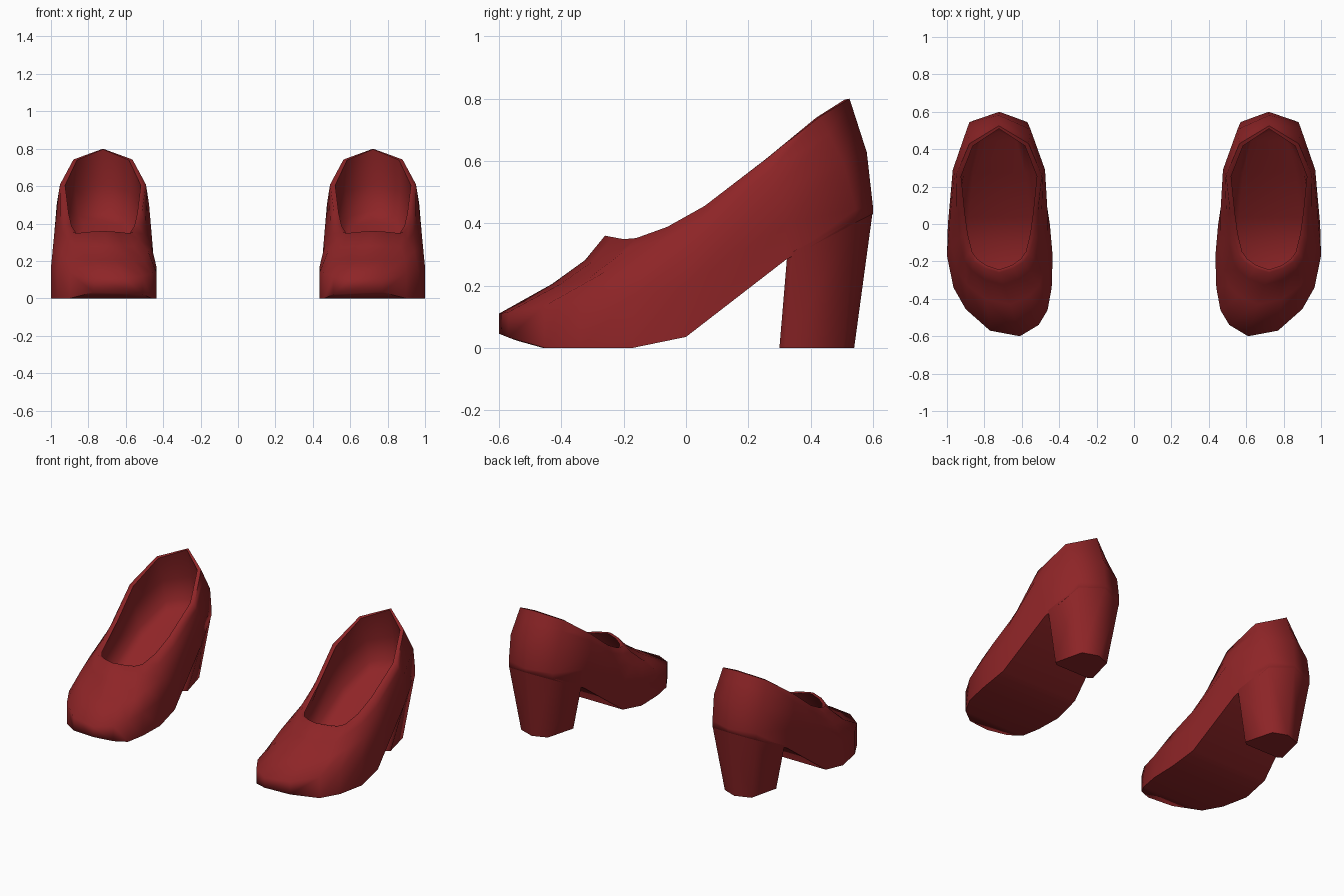
import bpy, bmesh, math
from mathutils import Vector

if "Cube" in bpy.data.objects:
    bpy.data.objects.remove(bpy.data.objects["Cube"])

red = bpy.data.materials.new("dark red leather")
red.diffuse_color = (0.27, 0.018, 0.02, 1)
red.use_nodes = True
red.node_tree.nodes["Principled BSDF"].inputs["Base Color"].default_value = red.diffuse_color


def curve(table, y):
    """Piecewise-linear height at position y."""
    for (a, za), (b, zb) in zip(table, table[1:]):
        if y <= b:
            return za + (zb - za) * max(0, (y - a) / (b - a))
    return table[-1][1]


SOLE = [(-.6, .045), (-.55, .025), (-.46, 0), (-.16, 0), (0, .035), (.33, .29), (.6, .43)]
WELT = [(-.6, .11), (-.45, .135), (-.17, .165), (0, .2), (.32, .40), (.6, .455)]
RIM = [(-.26, .36), (-.18, .345), (0, .41), (.25, .6), (.41, .73), (.525, .8)]
CX = .722

# Plan outlines: toe, outer side, heel, inner side (walked back to the toe)
outer = [(.77, -.57), (.90, -.455), (.965, -.34), (1.0, -.17), (.995, 0), (.945, .32), (.88, .545)]
inner = [(.51, -.54), (.462, -.46), (.44, -.34), (.435, -.17), (.45, 0), (.50, .32), (.57, .545)]
plan = [(.61, -.6)] + outer + [(.72, .6)] + inner[::-1]
side = [(.078, -.235), (.133, -.20), (.163, -.16), (.19, -.06), (.208, .06), (.23, .26), (.158, .43)]
rim_plan = ([(CX, -.26)] + [(CX + w, y) for w, y in side] + [(CX, .525)]
            + [(CX - w, y) for w, y in side[::-1]])


def lerp_ring(a, b, t):
    return [p.lerp(q, t) for p, q in zip(a, b)]


def inset(ring, sx, sy, dz=0):
    return [Vector((CX + (p.x - CX) * sx, .135 + (p.y - .135) * sy, p.z + dz)) for p in ring]


def on_sole(ring, lift):
    return [Vector((p.x, p.y, curve(SOLE, p.y) + lift)) for p in ring]


def add_rings(bm, rings):
    vs = [[bm.verts.new(p) for p in r] for r in rings]
    n = len(rings[0])
    for a, b in zip(vs, vs[1:]):
        for i in range(n):
            j = (i + 1) % n
            bm.faces.new((a[i], a[j], b[j], b[i]))
    return vs


def cap(bm, r):
    """Close a ring with strips running across the shoe."""
    n = len(r)
    for i in range(n // 2):
        quad = [r[i], r[i + 1], r[-i - 1], r[-i % n]]
        bm.faces.new(list(dict.fromkeys(quad)))


def finish(name, bm):
    bmesh.ops.recalc_face_normals(bm, faces=bm.faces)
    me = bpy.data.meshes.new(name)
    bm.to_mesh(me)
    bm.free()
    me.materials.append(red)
    ob = bpy.data.objects.new(name, me)
    bpy.context.collection.objects.link(ob)
    bpy.ops.object.select_all(action='DESELECT')
    ob.select_set(True)
    bpy.context.view_layer.objects.active = ob
    bpy.ops.object.shade_smooth_by_angle(angle=math.radians(75))
    ob.modifiers.new("other_foot", 'MIRROR').use_mirror_merge = False


# Shoe upper: sole edge, welt, bulging vamp, collar, rim, then down the lining to the insole
sole = [Vector((x, y, curve(SOLE, y))) for x, y in plan]
welt = [Vector((x, y, curve(WELT, y))) for x, y in plan]
rim = [Vector((x, y, curve(RIM, y))) for x, y in rim_plan]
mid = lerp_ring(welt, rim, .5)
for p in mid:
    p.x += (p.x - CX) * .09
    if p.y > .4:
        p.y += .018
    elif p.y < -.25:
        p.z -= .03
collar = lerp_ring(mid, rim, .62)
for p in collar:
    if p.y < -.2:
        p.z -= .02
lip = inset(rim, .88, .96, -.003)
lining = inset(mid, .86, .93, -.02)
base = lerp_ring(sole, rim, .2)
insole_edge = on_sole(inset(base, .82, .9), .07)
insole = on_sole(inset(base, .62, .8), .04)

bm = bmesh.new()
loops = add_rings(bm, [sole, welt, mid, collar, rim, lip, lining, insole_edge, insole])
cap(bm, loops[0])
cap(bm, loops[-1])
finish("shoe_upper", bm)

# Block heel: tapers downwards, front corners chamfered
top = [(.915, .325), (.943, .345), (.88, .545), (.72, .6), (.57, .545), (.502, .345), (.53, .325)]
foot = [(.84, .30), (.865, .318), (.82, .505), (.72, .54), (.63, .505), (.58, .318), (.605, .30)]
bm = bmesh.new()
loops = add_rings(bm, [[Vector((x, y, 0)) for x, y in foot],
                       [Vector((x, y, curve(SOLE, y) + .012)) for x, y in top]])
bm.faces.new(loops[0])
finish("block_heel", bm)
